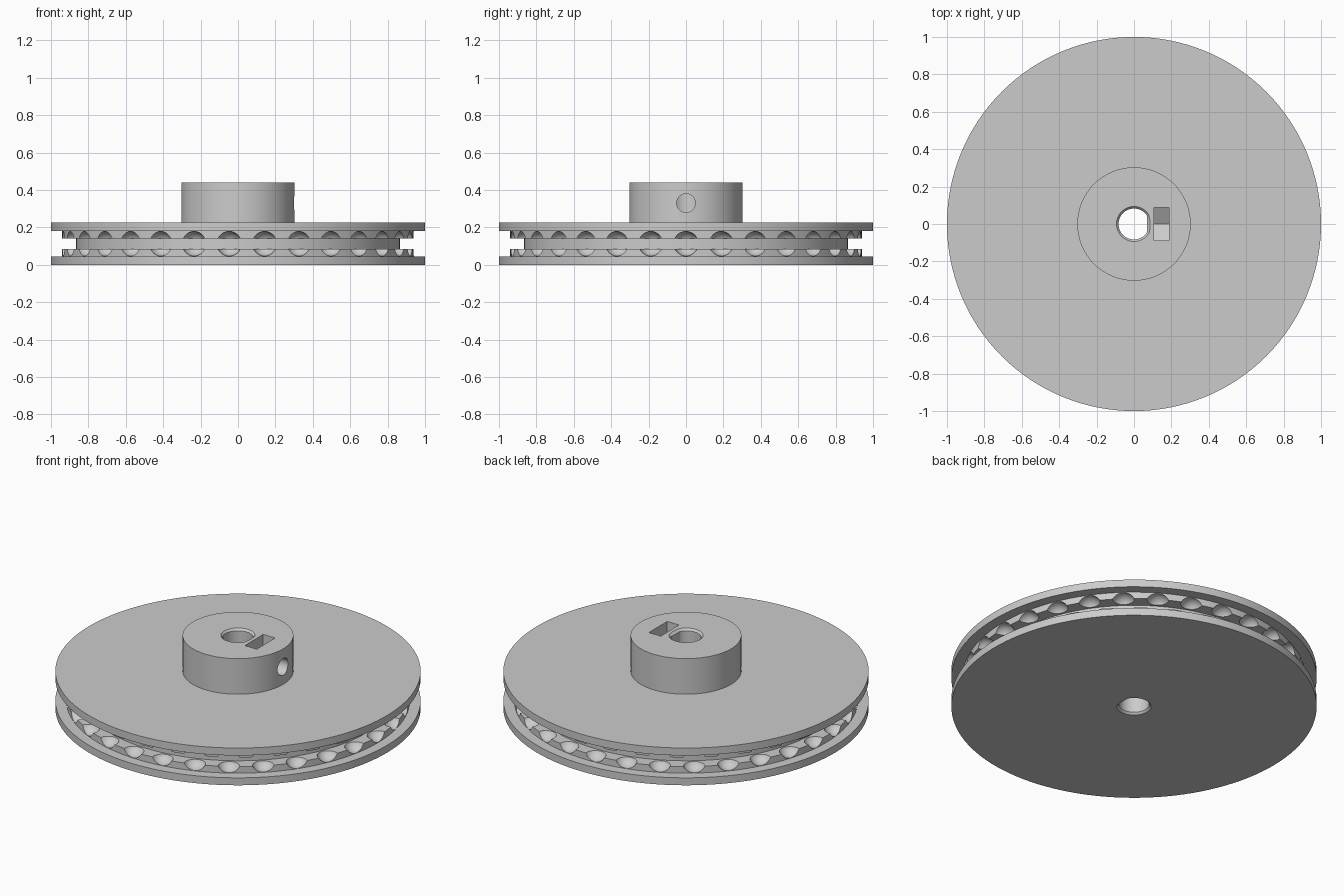
import bpy, bmesh, math
from mathutils import Matrix, Vector

old = bpy.data.objects.get("Cube")
if old:
    bpy.data.objects.remove(old, do_unlink=True)

# Dimensions
DISC_H, HUB_H, HUB_R = 0.225, 0.44, 0.303
MID = DISC_H / 2
RIM_R, LINK_R = 0.94, 0.865
POCKETS, POCKET_R = 31, 0.066
SCREW_Z = 0.33

grey = bpy.data.materials.new("plain grey")
grey.use_nodes = True
colour = (0.6, 0.6, 0.6, 1)
grey.diffuse_color = colour
grey.node_tree.nodes["Principled BSDF"].inputs["Base Color"].default_value = colour


def to_object(name, bm):
    bmesh.ops.recalc_face_normals(bm, faces=bm.faces)
    mesh = bpy.data.meshes.new(name)
    bm.to_mesh(mesh)
    bm.free()
    mesh.materials.append(grey)
    obj = bpy.data.objects.new(name, mesh)
    bpy.context.collection.objects.link(obj)
    return obj


def lathe(profile, steps):
    """Spin an (r, z) profile that starts and ends on the axis."""
    bm = bmesh.new()
    verts = [bm.verts.new((r, 0, z)) for r, z in profile]
    edges = [bm.edges.new(pair) for pair in zip(verts, verts[1:])]
    bmesh.ops.spin(bm, geom=verts + edges, cent=(0, 0, 0), axis=(0, 0, 1),
                   angle=math.tau, steps=steps, use_duplicate=False)
    bmesh.ops.remove_doubles(bm, verts=bm.verts, dist=1e-5)
    return bm


def cut(body, cutter):
    cutter.hide_render = True
    mod = body.modifiers.new(cutter.name, 'BOOLEAN')
    mod.operation = 'DIFFERENCE'
    mod.solver = 'EXACT'
    mod.object = cutter
    bpy.context.view_layer.objects.active = body
    bpy.ops.object.modifier_apply(modifier=mod.name)
    bpy.data.objects.remove(cutter, do_unlink=True)


# Wheel: two flanges, stepped rim with a link groove, and hub
lower = [(1, 0), (1, 0.045), (RIM_R, 0.045), (RIM_R, 0.085), (LINK_R, 0.085)]
upper = [(r, DISC_H - z) for r, z in reversed(lower)]
hub = [(HUB_R, DISC_H), (HUB_R, HUB_H), (0, HUB_H)]
wheel = to_object("pulley_wheel", lathe([(0, 0)] + lower + upper + hub, 128))

# Ball pockets around the rim
bm = bmesh.new()
for i in range(POCKETS):
    turn = Matrix.Rotation(math.tau * i / POCKETS, 4, 'Z')
    place = turn @ Matrix.Translation((RIM_R - 0.005, 0, MID))
    bmesh.ops.create_uvsphere(bm, u_segments=24, v_segments=14,
                              radius=POCKET_R, matrix=place)
cut(wheel, to_object("ball_pockets", bm))

# Shaft bore with chamfered ends and a flat on one side
bm = lathe([(0, -0.02), (0.112, -0.02), (0.083, 0.012),
            (0.083, HUB_H - 0.012), (0.112, HUB_H + 0.02), (0, HUB_H + 0.02)], 48)
for v in bm.verts:
    if v.co.xy.length < 0.09:
        v.co.x = min(v.co.x, 0.07)
cut(wheel, to_object("shaft_bore", bm))

# Set screw hole from the bore out through the hub side
bm = bmesh.new()
place = Matrix.Translation((0.2, 0, SCREW_Z)) @ Matrix.Rotation(math.pi / 2, 4, 'Y')
bmesh.ops.create_cone(bm, cap_ends=True, segments=32, radius1=0.05,
                      radius2=0.05, depth=0.4, matrix=place)
cut(wheel, to_object("screw_hole", bm))

# Nut slot: open at the top, pointed at the bottom
bm = bmesh.new()
outline = [(-0.088, 0.5), (-0.088, SCREW_Z - 0.05), (0, SCREW_Z - 0.1),
           (0.088, SCREW_Z - 0.05), (0.088, 0.5)]
face = bm.faces.new([bm.verts.new((0.107, y, z)) for y, z in outline])
side = bmesh.ops.extrude_face_region(bm, geom=[face])
bmesh.ops.translate(bm, vec=Vector((0.08, 0, 0)),
                    verts=[g for g in side["geom"] if isinstance(g, bmesh.types.BMVert)])
cut(wheel, to_object("nut_slot", bm))

# Smooth curved walls, crisp edges
bpy.ops.object.select_all(action='DESELECT')
wheel.select_set(True)
bpy.context.view_layer.objects.active = wheel
bpy.ops.object.shade_smooth_by_angle(angle=math.radians(30))
